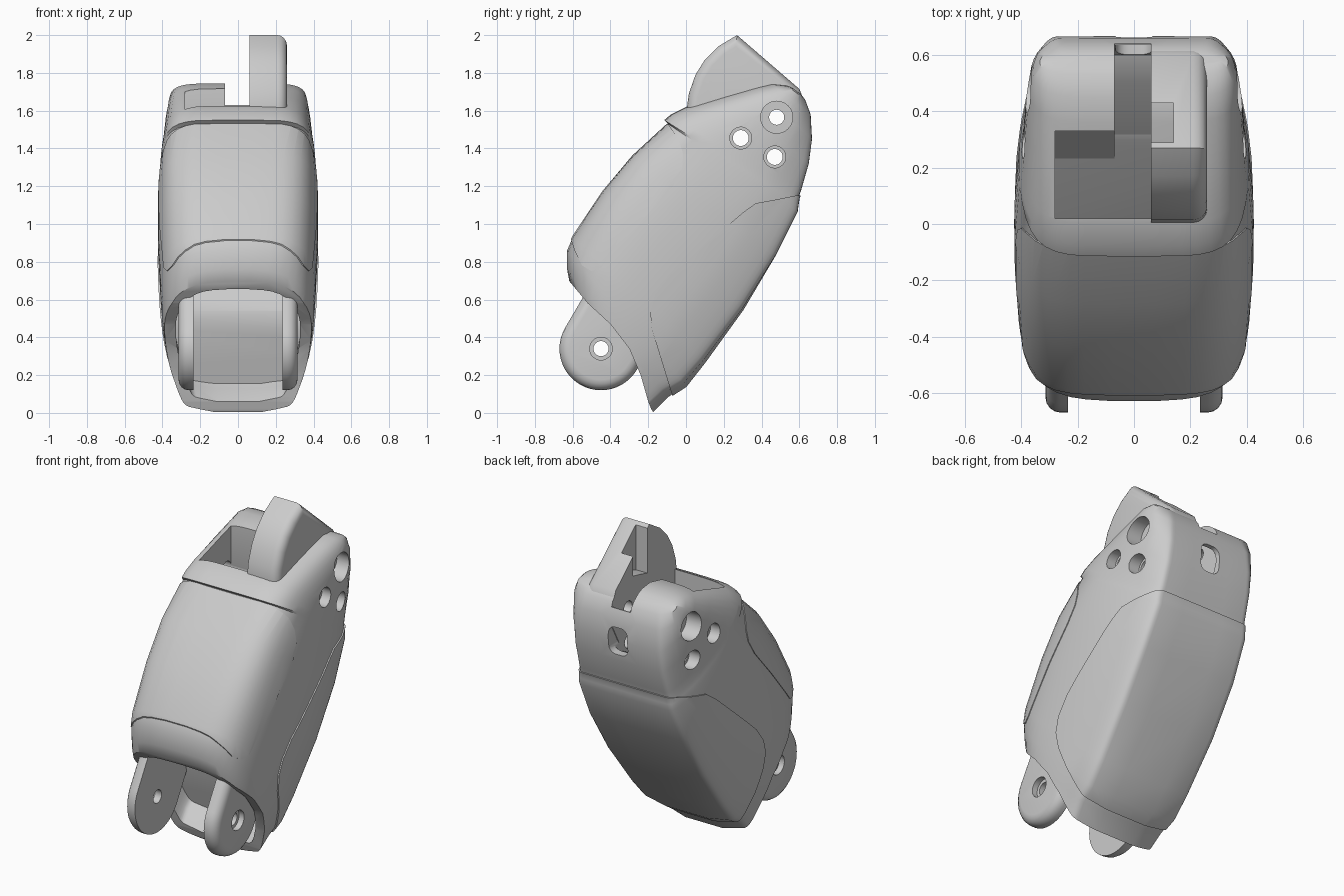
import bpy, bmesh, math

if "Cube" in bpy.data.objects:
    bpy.data.objects.remove(bpy.data.objects["Cube"])

# ---------- helpers ----------
def finish(name, bm):
    bmesh.ops.recalc_face_normals(bm, faces=bm.faces[:])
    me = bpy.data.meshes.new(name)
    bm.to_mesh(me)
    bm.free()
    ob = bpy.data.objects.new(name, me)
    bpy.context.collection.objects.link(ob)
    return ob

def prism(name, pts, x0, x1, width=0):
    """Side profile (y, z) extruded along x; width rounds the rim at x1."""
    bm = bmesh.new()
    a = [bm.verts.new((x0, y, z)) for y, z in pts]
    b = [bm.verts.new((x1, y, z)) for y, z in pts]
    n = len(pts)
    bm.faces.new(a)
    cap = bm.faces.new(b)
    for i in range(n):
        bm.faces.new((a[i], a[(i + 1) % n], b[(i + 1) % n], b[i]))
    bmesh.ops.recalc_face_normals(bm, faces=bm.faces[:])
    if width:
        bmesh.ops.bevel(bm, geom=cap.edges[:], offset=width, segments=4,
                        profile=0.5, affect='EDGES', clamp_overlap=False)
    return finish(name, bm)

def circle(y, z, r, n=32):
    return [(y + r * math.cos(2 * math.pi * i / n), z + r * math.sin(2 * math.pi * i / n))
            for i in range(n)]

# half cross-section: (share of half width, front +1 to back -1), corners cut once
HALF = [(0.35, 1.0), (0.63, 0.98), (0.82, 0.88), (0.93, 0.69), (0.99, 0.40), (1.0, 0.10),
        (0.987, -0.20), (0.94, -0.55), (0.84, -0.85), (0.79, -0.95), (0.75, -0.99), (0.68, -1.0)]
RAW = HALF + [(-x, u) for x, u in reversed(HALF)]
RING = []
for (x0, u0), (x1, u1) in zip(RAW, RAW[1:] + RAW[:1]):
    RING += [(0.75 * x0 + 0.25 * x1, 0.75 * u0 + 0.25 * u1),
             (0.25 * x0 + 0.75 * x1, 0.25 * u0 + 0.75 * u1)]

def loft(name, stations, inset=0.0):
    """Skin sections spanning a front point to a back point with a half width."""
    bm = bmesh.new()
    rings = []
    n = len(RING)
    for k, (fy, fz, by, bz, hw) in enumerate(stations):
        cy, cz, vy, vz = (fy + by) / 2, (fz + bz) / 2, (fy - by) / 2, (fz - bz) / 2
        s = 1 - inset / math.hypot(vy, vz)
        crown = max(0, 0.24 * (1 - k / 5))          # lower sections are rounder
        ring = []
        for x, u in RING:
            u *= s * (1 - crown * abs(x) ** 2.5)
            ring.append(bm.verts.new((x * (hw - inset), cy + vy * u, cz + vz * u)))
        rings.append(ring)
    for r, q in zip(rings, rings[1:]):
        for i in range(n):
            j = (i + 1) % n
            bm.faces.new((r[i], r[j], q[j], q[i]))
    bm.faces.new(rings[0])
    bm.faces.new(rings[-1])
    return finish(name, bm)

def boolean(ob, cutters, op='DIFFERENCE'):
    for c in cutters:
        m = ob.modifiers.new('cut', 'BOOLEAN')
        m.operation, m.solver, m.object = op, 'EXACT', c
        dg = bpy.context.evaluated_depsgraph_get()
        me = bpy.data.meshes.new_from_object(ob.evaluated_get(dg))
        ob.modifiers.clear()
        ob.data = me
        bpy.data.objects.remove(c)

# ---------- outer shell ----------
S = [(-0.60, 0.60, -0.17, 0.00, 0.37), (-0.63, 0.76, -0.09, 0.08, 0.39),
     (-0.63, 0.86, 0.00, 0.14, 0.403), (-0.60, 0.93, 0.10, 0.27, 0.412),
     (-0.44, 1.17, 0.30, 0.55, 0.425), (-0.28, 1.36, 0.47, 0.84, 0.425),
     (-0.095, 1.53, 0.585, 1.07, 0.41), (-0.115, 1.55, 0.59, 1.11, 0.407),
     (-0.08, 1.58, 0.595, 1.14, 0.403), (0.00, 1.62, 0.61, 1.18, 0.396),
     (0.20, 1.68, 0.65, 1.32, 0.386), (0.36, 1.725, 0.667, 1.45, 0.375),
     (0.45, 1.745, 0.66, 1.58, 0.36), (0.53, 1.735, 0.63, 1.66, 0.335),
     (0.565, 1.72, 0.605, 1.69, 0.31)]
shell = loft('outer_shell', S)

# curved mouth at the lower end and the hollow behind it
mouth = [(-0.66, 0.78), (-0.62, 0.70), (-0.52, 0.58), (-0.40, 0.47), (-0.30, 0.34),
         (-0.24, 0.20), (-0.20, 0.06), (-0.172, -0.01), (-0.17, -0.3), (-1, -0.3), (-1, 0.78)]
hollow = [(-0.70, 0.43, -0.27, -0.17, 0.37)] + S[:4] + [(-0.52, 1.05, 0.20, 0.41, 0.41)]
# pockets opening at the upper end
side_pocket = [(0.02, 1.9), (0.02, 0.8), (0.10, 0.8), (0.33, 1.15), (0.33, 1.9)]
slot = [(0.02, 1.9), (0.02, 0.8), (0.10, 0.8), (0.50, 1.3), (0.60, 1.35), (0.635, 1.45),
        (0.635, 1.63), (0.9, 1.63), (0.9, 1.9)]
boolean(shell, [prism('mouth_cut', mouth, -1, 1), loft('hollow_cut', hollow, 0.06),
                prism('pocket_cut', side_pocket, -0.28, 0.0),
                prism('slot_cut', slot, -0.07, 0.06)])

# rounded window in the back of the head
bm = bmesh.new()
bmesh.ops.create_cube(bm, size=1)
for v in bm.verts:
    v.co = (v.co.x * 0.13, 0.72 + v.co.y * 0.4, 1.44 + v.co.z * 0.17)
rim = [e for e in bm.edges if abs(e.verts[0].co.y - e.verts[1].co.y) > 0.1]
bmesh.ops.bevel(bm, geom=rim, offset=0.045, segments=5, profile=0.5, affect='EDGES')
boolean(shell, [finish('window_cut', bm)])

# ---------- tongue on the upper right ----------
tongue_pts = [(0.0, 1.58), (0.015, 1.69), (0.05, 1.79), (0.10, 1.87), (0.17, 1.94), (0.27, 2.0),
              (0.60, 1.715), (0.63, 1.64), (0.63, 1.50), (0.55, 1.35), (0.30, 1.25), (0.06, 1.30)]
tongue = prism('tongue', tongue_pts, 0.06, 0.26, 0.05)
boolean(tongue, [prism('tongue_pocket_cut', [(0.29, 2.1), (0.29, 1.5), (0.43, 1.5), (0.43, 2.1)],
                       0.0, 0.14)])

# ---------- pin holes through the head ----------
for y, z, r, big, depth in [(0.48, 1.565, 0.04, 0.085, 0.28), (0.29, 1.455, 0.042, 0.058, 0.33),
                            (0.47, 1.355, 0.042, 0.058, 0.31)]:
    boolean(tongue, [prism('pin_cut', circle(y, z, r), -1, 1)])
    boolean(shell, [prism('pin_cut', circle(y, z, r), -1, 1),
                    prism('bore_cut', circle(y, z, big), depth, 1),
                    prism('bore_cut', circle(y, z, big), -1, -depth)])

# ---------- cover panels, slightly proud of the shell ----------
front_seam = [(-0.095, 1.53), (-0.04, 1.45), (-0.015, 1.37), (-0.02, 1.29), (-0.07, 1.20),
              (-0.40, 0.83), (-0.45, 0.77), (-0.50, 0.75), (-0.55, 0.78), (-0.59, 0.86),
              (-0.61, 0.92), (-0.9, 0.95), (-0.5, 1.6)]
back_seam = [(0.58, 1.15), (0.48, 1.13), (0.37, 1.11), (0.30, 1.06), (-0.08, 0.73),
             (-0.16, 0.63), (-0.19, 0.54), (-0.18, 0.44), (-0.075, 0.10),
             (0.0, -0.1), (0.9, 0.9), (0.8, 1.16)]
panels = []
for name, seam, lift in [('front_panel', front_seam, 0.005), ('back_panel', back_seam, 0.008)]:
    p = loft(name, S, -lift)
    boolean(p, [prism('seam_cut', seam, -1, 1)], 'INTERSECT')
    boolean(p, [loft('inner_cut', S, 0.03)])
    panels.append(p)

# ---------- hinge ears at the lower end ----------
ey, ez, er = -0.45, 0.34, 0.22
a0 = math.atan2(0.86, 0.5) + math.pi / 2
ear = [(ey + er * math.cos(a0 + math.pi * i / 24), ez + er * math.sin(a0 + math.pi * i / 24))
       for i in range(25)]
ear += [(ear[-1][0] + 0.24, ear[-1][1] + 0.41), (ear[0][0] + 0.24, ear[0][1] + 0.41)]
ears = []
for side, name in [(1, 'right_ear'), (-1, 'left_ear')]:
    e = prism(name, ear, side * 0.235, side * 0.315, 0.055)
    boolean(e, [prism('pin_cut', circle(ey, ez, 0.04), -1, 1),
                prism('bore_cut', circle(ey, ez, 0.06), *sorted((side * 0.28, side)))])
    ears.append(e)

# small stop block inside the mouth
stop = prism('stop_block', [(0.0, 0.29), (0.0, 0.37), (0.16, 0.46), (0.10, 0.30)], -0.09, 0.08)

# ---------- shading ----------
for ob in [shell, tongue, stop] + panels + ears:
    bpy.ops.object.select_all(action='DESELECT')
    ob.select_set(True)
    bpy.context.view_layer.objects.active = ob
    bpy.ops.object.shade_smooth_by_angle(angle=math.radians(32))
